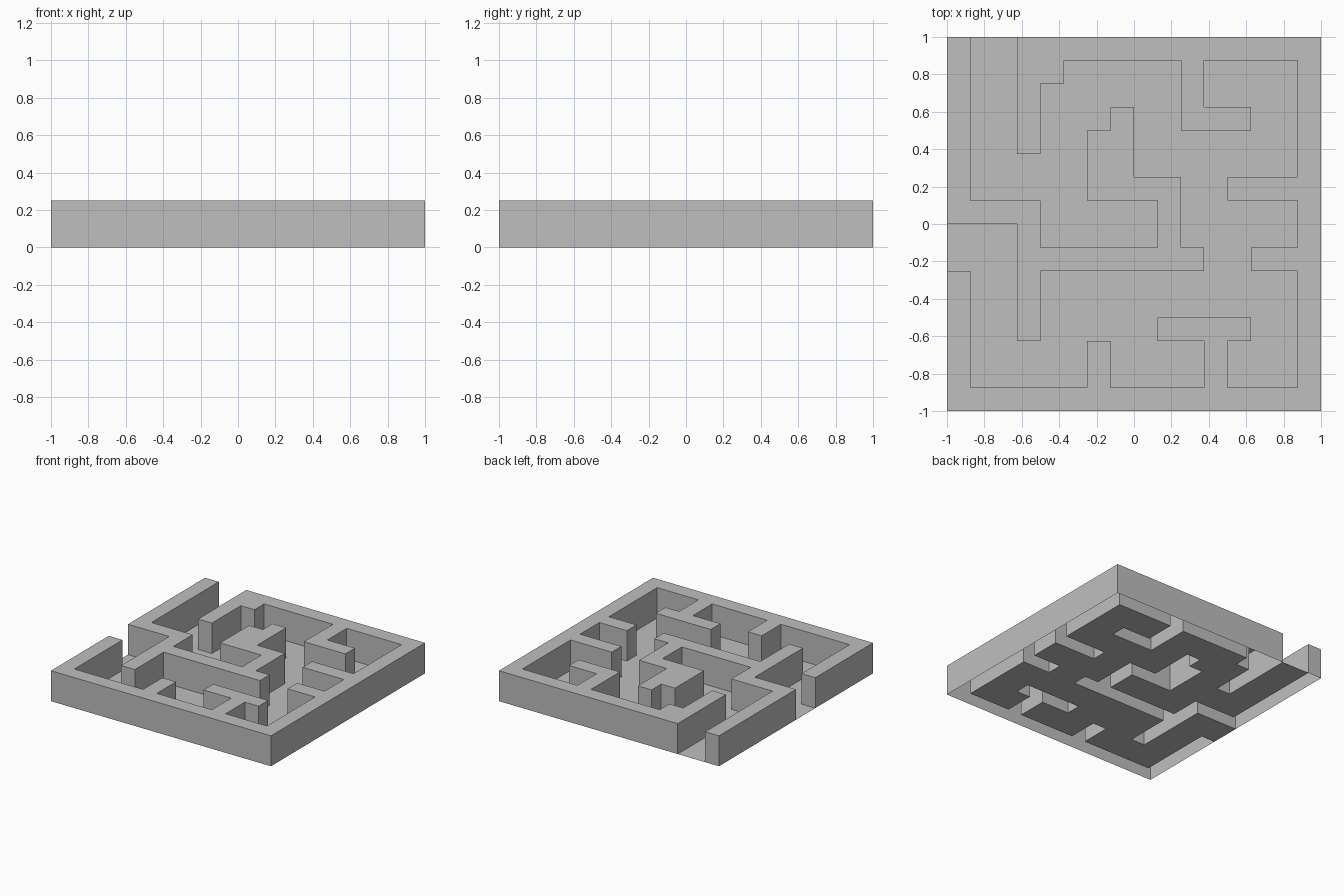
import bpy
import bmesh
import math

if "Cube" in bpy.data.objects:
    bpy.data.objects.remove(bpy.data.objects["Cube"])

U = 0.125   # maze cell size
H = 0.25    # wall height

grey = bpy.data.materials.new("plain_grey")
grey.diffuse_color = (0.52, 0.52, 0.52, 1.0)
grey.use_nodes = True
grey.node_tree.nodes["Principled BSDF"].inputs["Base Color"].default_value = grey.diffuse_color

# Wall blocks as x0, y0, x1, y1 in cells
outer_frame = [(-8, 0, -7, 8), (-8, -8, -7, -2), (-7, -8, 7, -7),
               (7, -8, 8, 8), (-5, 7, 7, 8)]
left_branch = [(-7, 0, -4, 1), (-5, -5, -4, 0), (-4, -2, 3, -1), (1, -1, 2, 2),
               (-2, 1, 1, 2), (-2, 2, 0, 4), (-1, 4, 0, 5)]
side_stubs = [(-2, -7, -1, -5), (3, -7, 4, -5), (1, -5, 5, -4), (5, -2, 7, -1),
              (4, 1, 7, 2), (2, 4, 3, 7), (3, 4, 5, 5), (-5, 3, -4, 7), (-4, 6, -3, 7)]

walls = {(x, y) for x0, y0, x1, y1 in outer_frame + left_branch + side_stubs
         for x in range(x0, x1) for y in range(y0, y1)}
corridor = {(x, y) for x in range(-8, 8) for y in range(-8, 8)} - walls


def build(name, cells, z, skirt):
    """Flat top over the cells, with optional sides dropping to the ground."""
    bm = bmesh.new()
    for x, y in sorted(cells):
        ring = [(x, y), (x + 1, y), (x + 1, y + 1), (x, y + 1)]
        bm.faces.new([bm.verts.new((a * U, b * U, z)) for a, b in ring])
        if not skirt:
            continue
        neighbours = [(x, y - 1), (x + 1, y), (x, y + 1), (x - 1, y)]
        for i, n in enumerate(neighbours):
            if n not in cells:
                (a, b), (c, d) = ring[i], ring[(i + 1) % 4]
                quad = [(a, b, 0), (c, d, 0), (c, d, z / U), (a, b, z / U)]
                bm.faces.new([bm.verts.new((p * U, q * U, r * U)) for p, q, r in quad])
    bmesh.ops.remove_doubles(bm, verts=bm.verts, dist=1e-4)
    bmesh.ops.dissolve_limit(bm, angle_limit=math.radians(1),
                             verts=bm.verts, edges=bm.edges)
    me = bpy.data.meshes.new(name)
    bm.to_mesh(me)
    bm.free()
    me.materials.append(grey)
    ob = bpy.data.objects.new(name, me)
    bpy.context.collection.objects.link(ob)
    return ob


# Raised walls, hollow underneath
build("maze_walls", walls, H, True)
# Corridor floor at ground level
build("corridor_floor", corridor, 0.0, False)
